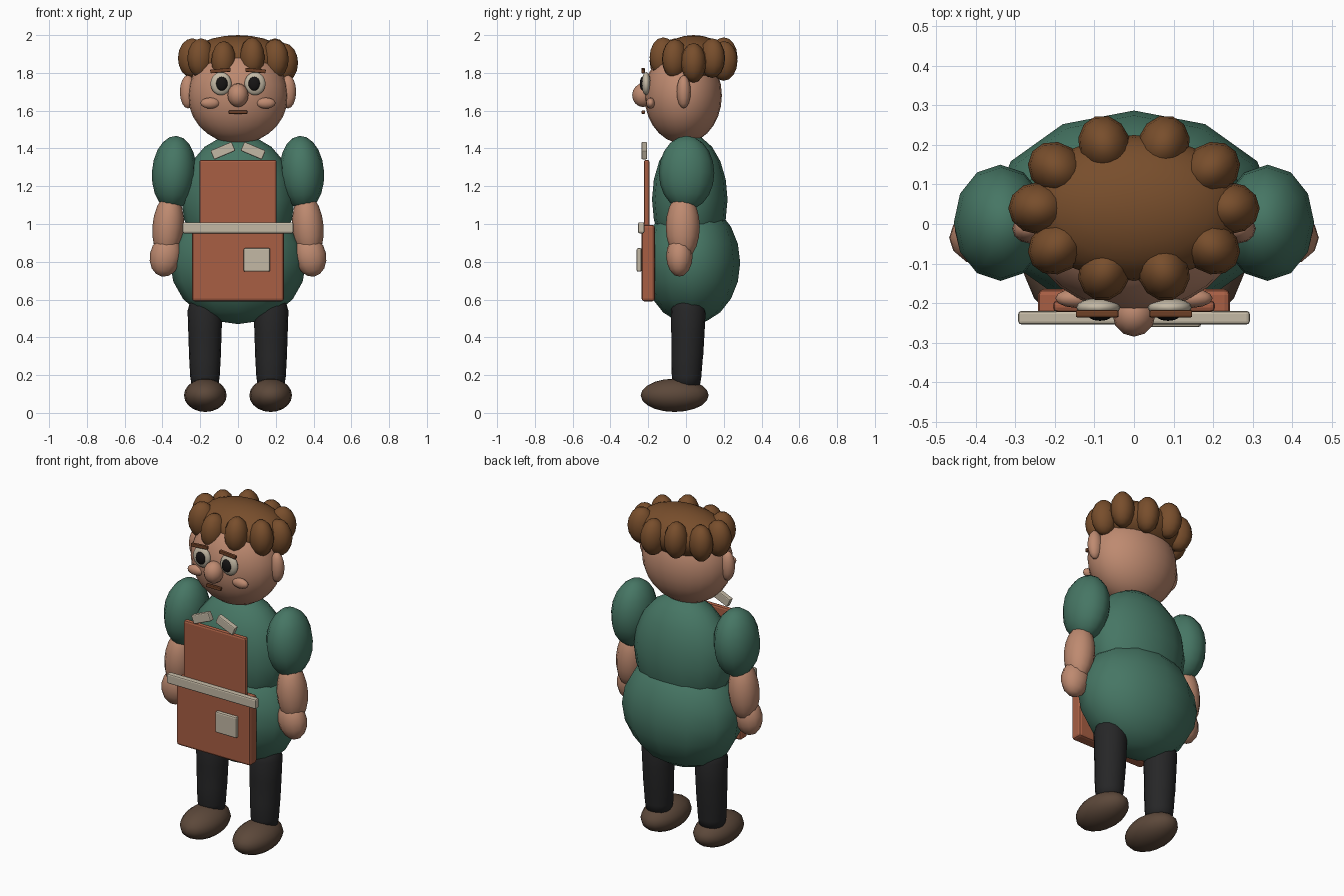
import bpy, bmesh, math
from mathutils import Matrix, Vector

if "Cube" in bpy.data.objects:
    bpy.data.objects.remove(bpy.data.objects["Cube"])


def srgb(r, g, b):
    return [((c / 255 + 0.055) / 1.055) ** 2.4 for c in (r, g, b)] + [1.0]


def material(name, r, g, b):
    m = bpy.data.materials.new(name)
    m.diffuse_color = srgb(r, g, b)
    m.use_nodes = True
    m.node_tree.nodes["Principled BSDF"].inputs["Base Color"].default_value = m.diffuse_color
    return m


SKIN = material("skin", 190, 138, 112)
GREEN = material("green cloth", 70, 118, 100)
APRON = material("rust apron", 168, 95, 68)
CREAM = material("cream", 196, 185, 165)
BLACK = material("black trousers", 38, 38, 39)
SHOE = material("dark brown shoe", 92, 72, 58)
HAIR = material("brown hair", 120, 78, 44)
BROW = material("reddish brown", 110, 64, 38)
PUPIL = material("pupil black", 22, 20, 20)


def finish(name, bm, mat, loc, rot=(0, 0, 0), smooth=True):
    me = bpy.data.meshes.new(name)
    bmesh.ops.recalc_face_normals(bm, faces=bm.faces)
    bm.to_mesh(me)
    bm.free()
    me.materials.append(mat)
    for p in me.polygons:
        p.use_smooth = smooth
    ob = bpy.data.objects.new(name, me)
    ob.location, ob.rotation_euler = loc, rot
    bpy.context.collection.objects.link(ob)
    return ob


def ball(name, mat, loc, radii, seg=16, rings=10, rot=(0, 0, 0)):
    bm = bmesh.new()
    bmesh.ops.create_uvsphere(bm, u_segments=seg, v_segments=rings, radius=1)
    bmesh.ops.scale(bm, vec=Vector(radii), verts=bm.verts)
    return finish(name, bm, mat, loc, rot)


def slab(name, mat, loc, size, bevel=0.008, rot=(0, 0, 0)):
    bm = bmesh.new()
    bmesh.ops.create_cube(bm, size=1)
    bmesh.ops.scale(bm, vec=Vector(size), verts=bm.verts)
    ob = finish(name, bm, mat, loc, rot, False)
    b = ob.modifiers.new("Bevel", 'BEVEL')
    b.width, b.segments = bevel, 2
    return ob


def lathe(name, mat, loc, profile, seg=16):
    # profile is a list of (radius, height, forward offset)
    bm = bmesh.new()
    loops = [[bm.verts.new((r * math.cos(a), dy + r * math.sin(a), z))
              for a in (2 * math.pi * i / seg for i in range(seg))]
             for r, z, dy in profile]
    for lo, hi in zip(loops, loops[1:]):
        for i in range(seg):
            j = (i + 1) % seg
            bm.faces.new((lo[i], lo[j], hi[j], hi[i]))
    bm.faces.new(loops[0])
    bm.faces.new(loops[-1])
    return finish(name, bm, mat, loc)


# body
ball("hips", GREEN, (0, 0.03, 0.795), (0.36, 0.257, 0.325), 12, 10)
ball("torso", GREEN, (0, 0.02, 1.13), (0.30, 0.20, 0.345), 16, 10)
ball("head", SKIN, (0, -0.015, 1.68), (0.265, 0.205, 0.255), 24, 14)
ball("nose", SKIN, (0, -0.227, 1.682), (0.055, 0.058, 0.063), 12, 8)
slab("mouth", BROW, (0, -0.226, 1.592), (0.10, 0.018, 0.018), 0.004)

for side, s in (("left", -1), ("right", 1)):
    # legs and shoes
    lathe(side + "_leg", BLACK, (s * 0.175, 0, 0),
          [(0.068, 0.13, 0.003), (0.078, 0.19, 0.003), (0.083, 0.28, 0.005),
           (0.084, 0.30, 0.007), (0.088, 0.42, 0.01), (0.092, 0.54, 0.012),
           (0.075, 0.60, 0.012), (0.03, 0.64, 0.012)])
    ball(side + "_shoe", SHOE, (s * 0.173, -0.06, 0.093), (0.113, 0.18, 0.088))
    # arms
    ball(side + "_sleeve", GREEN, (s * 0.338, 0.003, 1.27),
         (0.118, 0.147, 0.197), 12, 10, (0, s * -0.06, 0))
    ball(side + "_forearm", SKIN, (s * 0.37, -0.017, 0.985),
         (0.083, 0.09, 0.175), 12, 10, (0, s * -0.08, 0))
    ball(side + "_hand", SKIN, (s * 0.383, -0.035, 0.83),
         (0.084, 0.07, 0.11), 12, 8, (0, s * -0.2, 0))
    # face
    ball(side + "_ear", SKIN, (s * 0.265, -0.012, 1.70), (0.043, 0.037, 0.088), 12, 8)
    ball(side + "_cheek", SKIN, (s * 0.147, -0.188, 1.64), (0.052, 0.024, 0.029), 12, 8)
    ball(side + "_eye", CREAM, (s * 0.09, -0.211, 1.743), (0.056, 0.024, 0.061), 16, 10)
    ball(side + "_pupil", PUPIL, (s * 0.086, -0.230, 1.743), (0.031, 0.015, 0.037), 12, 8)
    slab(side + "_eyebrow", BROW, (s * 0.093, -0.227, 1.812), (0.108, 0.018, 0.02),
         0.004, (0, s * 0.08, 0))
    # collar
    slab(side + "_collar", CREAM, (s * 0.08, -0.221, 1.388), (0.122, 0.03, 0.052),
         0.006, (0, s * 0.40, 0))

# hair: cap with a ring of curls
ball("hair_cap", HAIR, (0, 0.04, 1.868), (0.27, 0.185, 0.132), 20, 12)
for i in range(10):
    a = math.radians(36 * i)
    drop = (-0.025, 0, -0.015, 0.005, -0.005)[i % 5] if i != 5 else 0.0
    ball("curl_%d" % i, HAIR,
         (0.242 * math.cos(a), 0.04 + 0.168 * math.sin(a), 1.878 + drop),
         (0.076, 0.066, 0.105), 12, 8, (0, 0, a))

# apron
slab("apron_bib", APRON, (0, -0.208, 1.16), (0.41, 0.03, 0.36), 0.012)
slab("apron_skirt", APRON, (0, -0.20, 0.793), (0.486, 0.07, 0.405), 0.014)
slab("apron_belt", CREAM, (0, -0.237, 0.98), (0.586, 0.034, 0.058), 0.008)
slab("apron_pocket", CREAM, (0.10, -0.248, 0.81), (0.14, 0.026, 0.125), 0.008)
